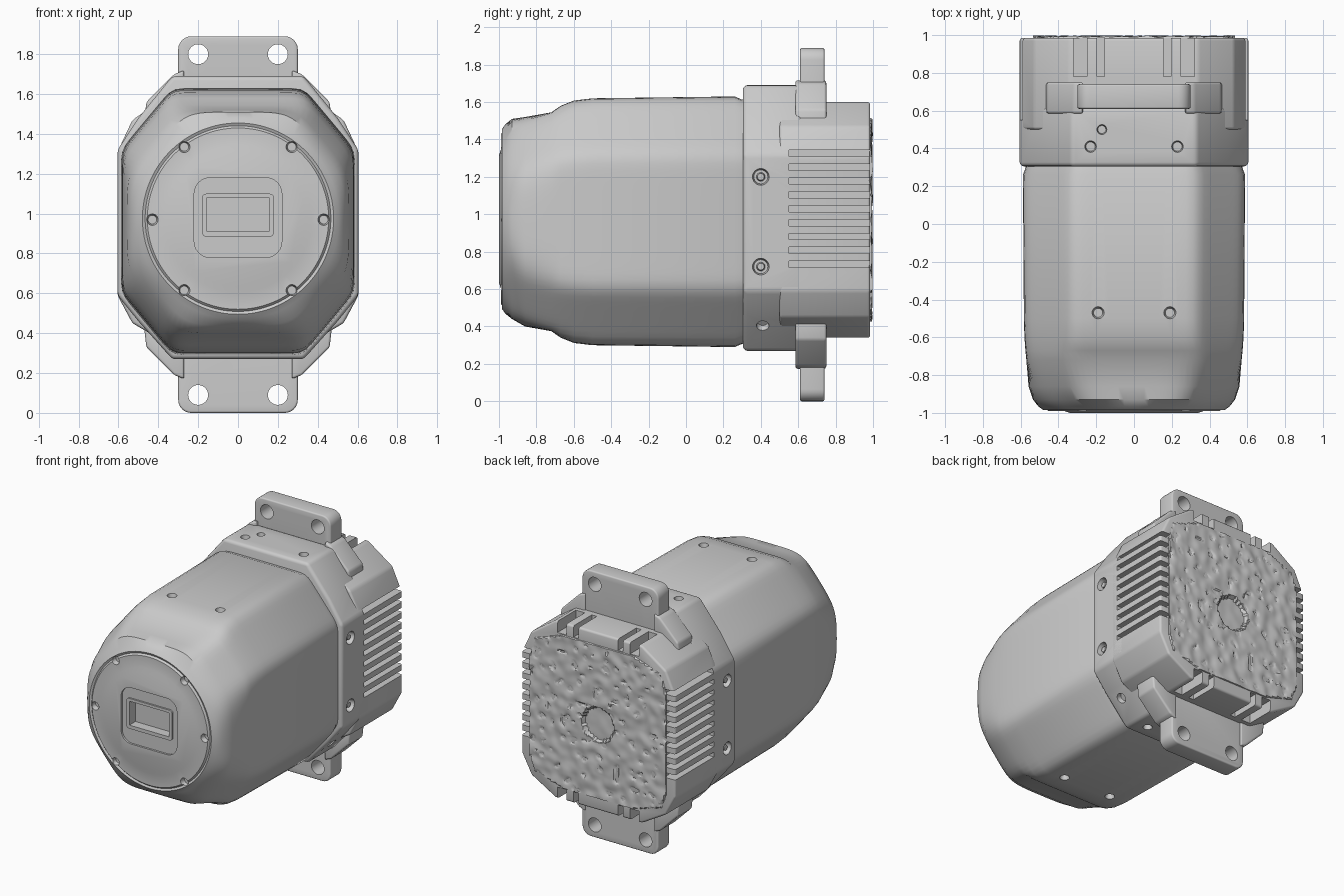
import bpy, bmesh, math
from mathutils import Vector, Matrix, noise

if "Cube" in bpy.data.objects:
    bpy.data.objects.remove(bpy.data.objects["Cube"])


def finish(name, bm):
    bmesh.ops.recalc_face_normals(bm, faces=bm.faces)
    me = bpy.data.meshes.new(name)
    bm.to_mesh(me)
    bm.free()
    ob = bpy.data.objects.new(name, me)
    bpy.context.collection.objects.link(ob)
    return ob


def add_prism(bm, pts, y0, y1):
    a = [bm.verts.new((x, y0, z)) for x, z in pts]
    b = [bm.verts.new((x, y1, z)) for x, z in pts]
    bm.faces.new(a)
    bm.faces.new(b[::-1])
    for i in range(len(pts)):
        j = (i + 1) % len(pts)
        bm.faces.new((a[i], b[i], b[j], a[j]))


def prism(name, pts, y0, y1, bevel=0.0):
    bm = bmesh.new()
    add_prism(bm, pts, y0, y1)
    bmesh.ops.recalc_face_normals(bm, faces=bm.faces)
    if bevel:
        edges = [e for e in bm.edges if e.calc_face_angle(0) > 0.4]
        bmesh.ops.bevel(bm, geom=edges, offset=bevel, segments=3, profile=0.5,
                        affect='EDGES', clamp_overlap=True)
    return finish(name, bm)


def both_sides(half):
    return half + [(-x, z) for x, z in reversed(half)]


def rect(x0, x1, z0, z1):
    return [(x0, z1), (x1, z1), (x1, z0), (x0, z0)]


def rounded_rect(hx, z0, z1, r, n=6):
    pts = []
    for k, (cx, cz) in enumerate([(hx - r, z1 - r), (r - hx, z1 - r), (r - hx, z0 + r), (hx - r, z0 + r)]):
        for i in range(n + 1):
            t = math.pi / 2 * (k + i / n)
            pts.append((cx + r * math.cos(t), cz + r * math.sin(t)))
    return pts


def drills(items):
    # items: position, outward axis, radius, depth, taper
    bm = bmesh.new()
    for pos, axis, r, depth, taper in items:
        ax = Vector(axis).normalized()
        m = Matrix.Translation(pos) @ ax.to_track_quat('Z', 'Y').to_matrix().to_4x4()
        bmesh.ops.create_cone(bm, cap_ends=True, segments=24, radius1=r * taper, radius2=r,
                              depth=depth * 2, matrix=m)
    return finish("hole_cutter", bm)


def boxes(items):
    bm = bmesh.new()
    for x0, x1, y0, y1, z0, z1 in items:
        add_prism(bm, rect(x0, x1, z0, z1), y0, y1)
    return finish("slot_cutter", bm)


def cut(ob, cutter, keep=False):
    cutter.hide_render = True
    mod = ob.modifiers.new("cut", 'BOOLEAN')
    mod.operation, mod.solver, mod.object = 'DIFFERENCE', 'EXACT', cutter
    bpy.context.view_layer.objects.active = ob
    bpy.ops.object.modifier_apply(modifier=mod.name)
    if not keep:
        bpy.data.objects.remove(cutter)


# Motor body: lofted sections that go from a round face to an octagon
def radius(t, hx, hz, d, p):
    if p == 0:
        return hx
    c, s = abs(math.cos(t)), abs(math.sin(t))
    diag = (0.768 * c + 0.64 * s) / d
    return ((c / hx) ** p + (s / hz) ** p + diag ** p) ** (-1 / p)


sections = [(-1.0, .34, 0, 0, 0), (-.99, .37, 0, 0, 0), (-.99, .455, 0, 0, 0), (-.978, .466, 0, 0, 0),
            (-.985, .48, 0, 0, 0), (-.965, .507, 0, 0, 0), (-.93, .535, .535, .545, 16),
            (-.86, .558, .56, .59, 20), (-.72, .57, .585, .645, 30), (-.67, .575, .62, .657, 35),
            (-.60, .58, .648, .668, 40), (-.5, .583, .66, .675, 45), (.26, .588, .67, .683, 45),
            (.295, .575, .655, .67, 45), (.34, .57, .65, .665, 45)]
N = 128
bm = bmesh.new()
rings = []
for y, hx, hz, d, p in sections:
    cz = 0.975 if y < -.9 else 0.96
    ring = []
    for i in range(N):
        t = 2 * math.pi * i / N
        r = radius(t, hx, hz, d, p)
        ring.append(bm.verts.new((r * math.cos(t), y, cz + r * math.sin(t))))
    rings.append(ring)
for a, b in zip(rings, rings[1:]):
    for i in range(N):
        j = (i + 1) % N
        bm.faces.new((a[i], a[j], b[j], b[i]))
bm.faces.new(rings[0])
bm.faces.new(rings[-1][::-1])
body = finish("motor_body", bm)

# Face screws, top and bottom screws, connector recess
front = [(x, z) for x in (-.27, .27) for z in (.615, 1.335)] + [(-.43, .97), (.43, .97)]
holes = [((x, -.99, z), (0, -1, 0), .036, .035, .6) for x, z in front]
holes += [((x, -.47, z), (0, 0, s), .04, .035, .6) for x in (-.19, .19) for z, s in ((1.62, 1), (.30, -1))]
cut(body, drills(holes))
cut(body, prism("recess_cutter", rounded_rect(.22, .78, 1.18, .08), -1.1, -.986))
cut(body, boxes([(-.155, .155, -1.1, -.93, .91, 1.08)]))
frame = prism("connector_frame", rounded_rect(.18, .885, 1.1, .02), -.998, -.95)
cut(frame, boxes([(-.155, .155, -1.1, -.9, .91, 1.08)]))

# Collar and rear housing
collar = prism("collar", both_sides([(.33, 1.69), (.5, 1.48), (.605, 1.32), (.605, .59), (.5, .46), (.33, .27)]),
               .305, .62, .022)
housing = prism("rear_housing", both_sides([(.34, 1.6), (.53, 1.47), (.605, 1.31), (.605, .59),
                                            (.53, .45), (.34, .34)]), .5, .985, .015)

# Cooling slots on both sides
slots = []
for i in range(9):
    z = .733 + i * .0741
    slots += [(s - .1, s + .1, .55, 1.1, z - .017, z + .017) for s in (-.62, .62)]
slot_cutter = boxes(slots)
cut(collar, slot_cutter, keep=True)
cut(housing, slot_cutter)

# Notches in the top and bottom rear edges, and the round rear recess
notches = []
for s in (-1, 1):
    for x, w in ((.175, .02), (.285, .035)):
        notches += [(s * x - w, s * x + w, .78, 1.1, z0, z1) for z0, z1 in ((1.52, 1.8), (.1, .42))]
cut(housing, boxes(notches))
cut(housing, drills([((0, 1.0, .95), (0, 1, 0), .125, .06, 1)]))

# Collar screw holes
holes = []
for s in (-1, 1):
    holes += [((s * .6, .4, z), (s, 0, 0), .05, .035, .75) for z in (1.2, .72)]
    holes += [((s * .452, .41, .403), (s * .75, 0, -.66), .04, .035, .7)]
    holes += [((s * .23, .41, z), (0, 0, d), .035, .035, .7) for z, d in ((1.685, 1), (.275, -1))]
holes += [((-.17, .5, 1.685), (0, 0, 1), .03, .035, .7)]
cut(collar, drills(holes))

# Screws seated in the side holes
for s, side in ((-1, "left"), (1, "right")):
    bm = bmesh.new()
    for z in (1.2, .72):
        bmesh.ops.create_cone(bm, cap_ends=True, segments=16, radius1=.024, radius2=.018, depth=.03,
                              matrix=Matrix.Translation((s * .578, .4, z)) @ Matrix.Rotation(s * math.pi / 2, 4, 'Y'))
    finish(side + "_collar_screws", bm)

# Mounting ears with draped feet, top and bottom
for name, f in (("top", lambda z: z), ("bottom", lambda z: 1.89 - z)):
    pts = [(x, f(z)) for x, z in rounded_rect(.3, 1.3, 1.89, .065)]
    ear = prism(name + "_mounting_ear", pts, .61, .74, .01)
    cut(ear, drills([((x, .67, f(1.80)), (0, 1, 0), .05, .2, 1) for x in (-.2, .2)]))
    for s, side in ((-1, "left"), (1, "right")):
        foot = [(.27, 1.72), (.32, 1.70), (.46, 1.56), (.47, 1.47), (.40, 1.42), (.27, 1.42)]
        prism(f"{name}_{side}_ear_foot", [(s * x, f(z)) for x, z in foot], .585, .75, .012)

# Rough cast back plate
outline = both_sides([(.28, 1.515), (.5, 1.44), (.535, 1.31), (.535, .59), (.5, .49), (.28, .425)])
bm = bmesh.new()
bmesh.ops.create_grid(bm, x_segments=110, y_segments=110, size=.7,
                      matrix=Matrix.Translation((0, 0, .95)) @ Matrix.Rotation(math.pi / 2, 4, 'X'))
for (x0, z0), (x1, z1) in zip(outline, outline[1:] + outline[:1]):
    n = Vector((z1 - z0, 0, x0 - x1))
    if n.dot(Vector((x0, 0, z0 - .95))) < 0:
        n.negate()
    bmesh.ops.bisect_plane(bm, geom=bm.verts[:] + bm.edges[:] + bm.faces[:], plane_co=(x0, 0, z0),
                           plane_no=n, clear_outer=True)
for v in bm.verts:
    r = math.hypot(v.co.x, v.co.z - .95)
    k = noise.noise(Vector((v.co.x * 15, 3.3, v.co.z * 15)))
    pit = noise.noise(Vector((v.co.x * 24, 9.1, v.co.z * 24)))
    v.co.y = .992 + .010 * max(-.6, min(.8, k)) - (.010 if pit > .42 else 0)
    if r < .12:
        v.co.y = .965 + .004 * k
    elif v.is_boundary:
        v.co.y = .982
finish("back_plate", bm)

# Smooth shading with sharp edges kept
bpy.ops.object.select_all(action='DESELECT')
for ob in bpy.data.objects:
    ob.select_set(True)
bpy.context.view_layer.objects.active = body
bpy.ops.object.shade_smooth_by_angle(angle=math.radians(32))
